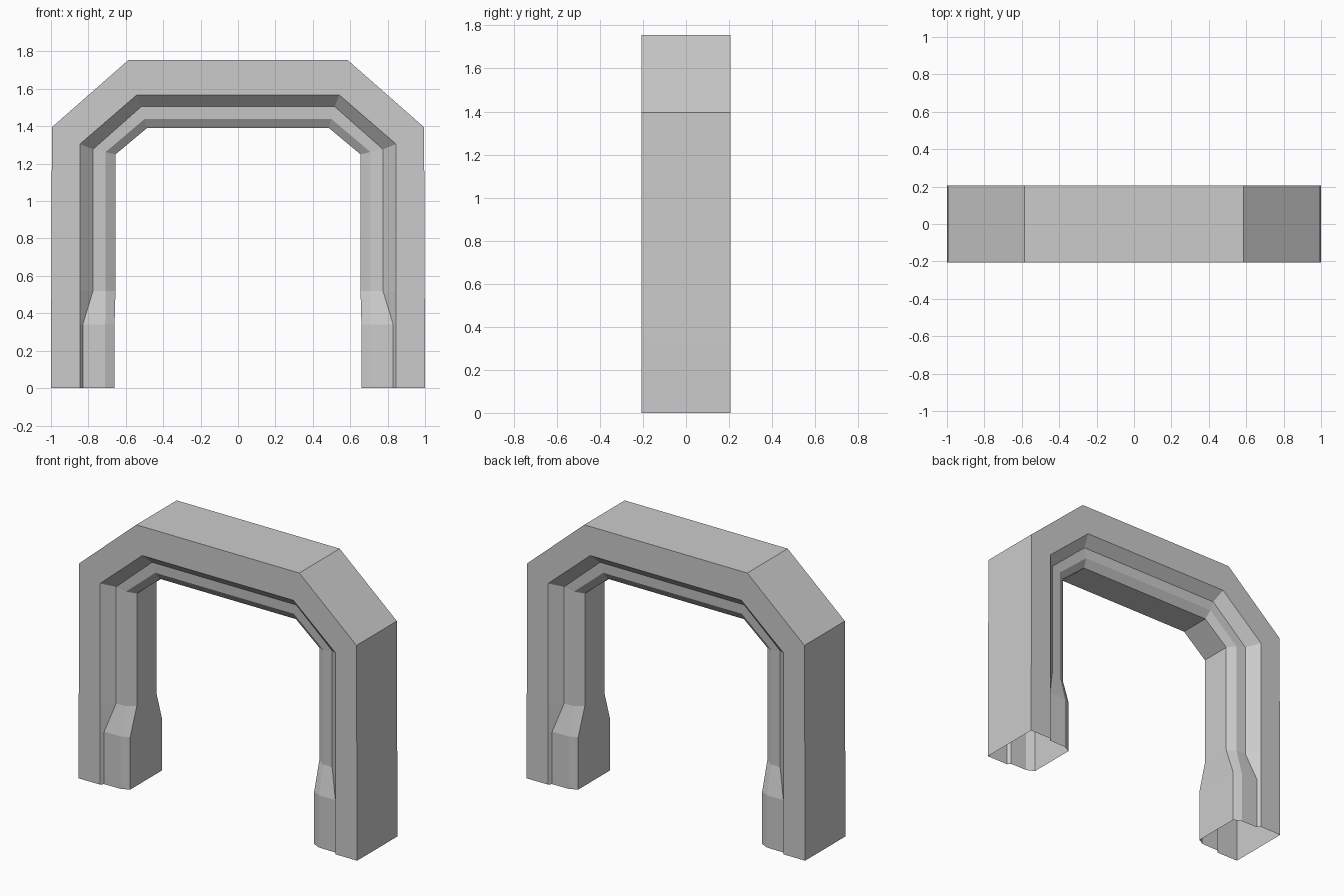
import bpy, bmesh

if "Cube" in bpy.data.objects:
    bpy.data.objects.remove(bpy.data.objects["Cube"])

HALF_DEPTH = 0.207

# Each moulding line, from outer edge to inner edge: corner and shoulder (x, z)
corner = [(0.995, 1.395), (0.845, 1.305), (0.775, 1.277), (0.708, 1.262), (0.655, 1.25)]
shoulder = [(0.585, 1.755), (0.542, 1.567), (0.517, 1.505), (0.498, 1.44), (0.487, 1.39)]
leg_x = [0.998, 0.845, 0.775, 0.708, 0.655]
base_x = [1.0, 0.845, 0.83, 0.71, 0.66]
# Recess of each line behind the front face
recess = [0, 0, 0.065, 0.07, 0.105]
base_recess = [0, 0, 0.02, 0.022, 0.045]


def section(points, depths, side):
    """Closed ring of the frame, symmetric front to back."""
    front = [(side * x, -HALF_DEPTH + d, z) for (x, z), d in zip(points, depths)]
    return front + [(x, -y, z) for x, y, z in reversed(front)]


def level(xs, z):
    return [(x, z) for x in xs]


stations = [(level(base_x, 0), base_recess), (level(base_x, 0.34), base_recess),
            (level(leg_x, 0.52), recess), (corner, recess), (shoulder, recess)]

# Arch: loft up the right leg, over the top, down the left leg; feet stay open
rings = [section(p, d, 1) for p, d in stations]
rings += [section(p, d, -1) for p, d in reversed(stations)]
bm = bmesh.new()
loops = [[bm.verts.new(co) for co in ring] for ring in rings]
for a, b in zip(loops, loops[1:]):
    for i in range(len(a)):
        j = (i + 1) % len(a)
        bm.faces.new((a[i], a[j], b[j], b[i]))
bmesh.ops.recalc_face_normals(bm, faces=bm.faces)
mesh = bpy.data.meshes.new("arch_frame")
bm.to_mesh(mesh)
bm.free()
arch = bpy.data.objects.new("arch_frame", mesh)
bpy.context.collection.objects.link(arch)
